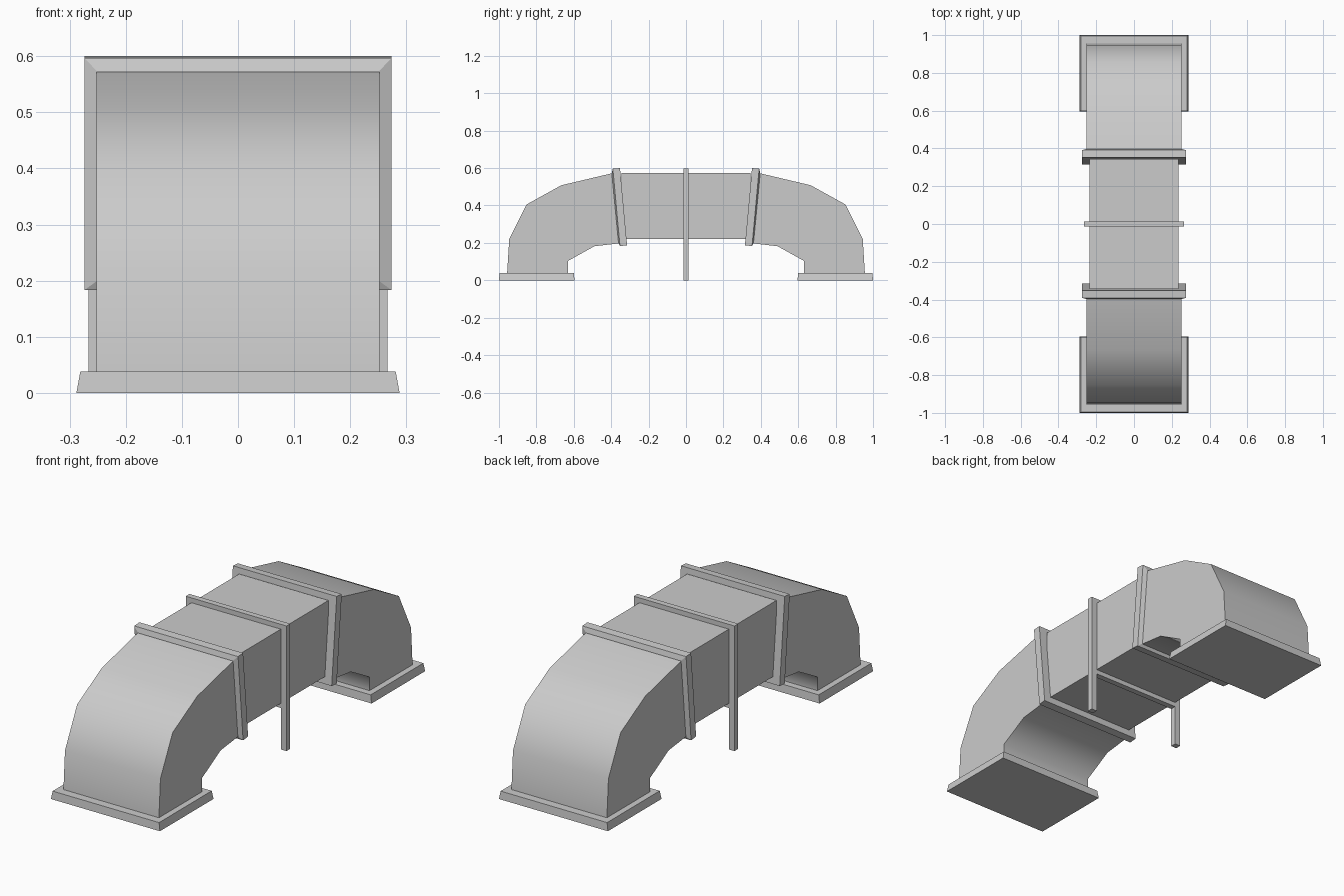
import bpy, bmesh, math

old = bpy.data.objects.get("Cube")
if old:
    bpy.data.objects.remove(old, do_unlink=True)

# One galvanised grey for the whole duct
grey = bpy.data.materials.new("galvanised_grey")
grey.use_nodes = True
colour = (0.6, 0.6, 0.6, 1)
grey.diffuse_color = colour
grey.node_tree.nodes["Principled BSDF"].inputs["Base Color"].default_value = colour


def loft(name, loops, smooth=None):
    """Skin matching closed loops of points, capping both ends."""
    bm = bmesh.new()
    rings = [[bm.verts.new(p) for p in loop] for loop in loops]
    n = len(rings[0])
    for a, b in zip(rings, rings[1:]):
        for i in range(n):
            j = (i + 1) % n
            bm.faces.new((a[i], a[j], b[j], b[i]))
    bm.faces.new(rings[0])
    bm.faces.new(rings[-1])
    bmesh.ops.recalc_face_normals(bm, faces=bm.faces)
    mesh = bpy.data.meshes.new(name)
    bm.to_mesh(mesh)
    bm.free()
    mesh.materials.append(grey)
    obj = bpy.data.objects.new(name, mesh)
    bpy.context.collection.objects.link(obj)
    if smooth:
        bpy.ops.object.select_all(action='DESELECT')
        obj.select_set(True)
        bpy.context.view_layer.objects.active = obj
        bpy.ops.object.shade_smooth_by_angle(angle=math.radians(smooth))
    return obj


def box(name, x0, x1, y0, y1, z0, z1):
    return loft(name, [[(x0, y0, z), (x1, y0, z), (x1, y1, z), (x0, y1, z)]
                       for z in (z0, z1)])


def tilted_rect(half, top, bottom):
    """Rectangle across x through a top and a bottom (y, z) point."""
    return [(-half, *top), (half, *top), (half, *bottom), (-half, *bottom)]


# Elbow side profile in (y, z): outer curve, then inner curve
elbow = [(0.957, 0.03), (0.945, 0.22), (0.853, 0.405), (0.667, 0.508), (0.388, 0.574),
         (0.355, 0.198), (0.49, 0.182), (0.632, 0.103), (0.632, 0.03)]

for s, end in ((-1, "front"), (1, "back")):
    loft(end + "_elbow", [[(x, s * y, z) for y, z in elbow] for x in (-0.252, 0.252)], 65)

    # Tilted joint collar with a slightly raised bevel on its outer face
    loft(end + "_collar", [tilted_rect(half, (s * ty, tz), (s * by, bz))
                           for half, ty, tz, by, bz in (
                               (0.274, 0.353, 0.6, 0.315, 0.187),
                               (0.274, 0.391, 0.597, 0.353, 0.183),
                               (0.252, 0.397, 0.574, 0.361, 0.199))])

    # Foot plate, tapering a little towards the top
    loft(end + "_foot_plate", [
        [(x * (0.288 - t), s * (0.798 + y * (0.202 - t / 2)), z)
         for x, y in ((-1, -1), (1, -1), (1, 1), (-1, 1))]
        for z, t in ((0, 0), (0.038, 0.007))])

# Straight middle duct
box("middle_duct", -0.236, 0.236, -0.345, 0.345, 0.22, 0.574)

# Support frame: two legs, a top bar and a bar under the duct
for s, side in ((-1, "right"), (1, "left")):
    x0, x1 = sorted((s * 0.236, s * 0.266))
    box(side + "_support_leg", x0, x1, -0.014, 0.014, 0, 0.597)
box("support_top_bar", -0.236, 0.236, -0.014, 0.014, 0.574, 0.597)
box("support_lower_bar", -0.236, 0.236, -0.014, 0.014, 0.198, 0.22)
